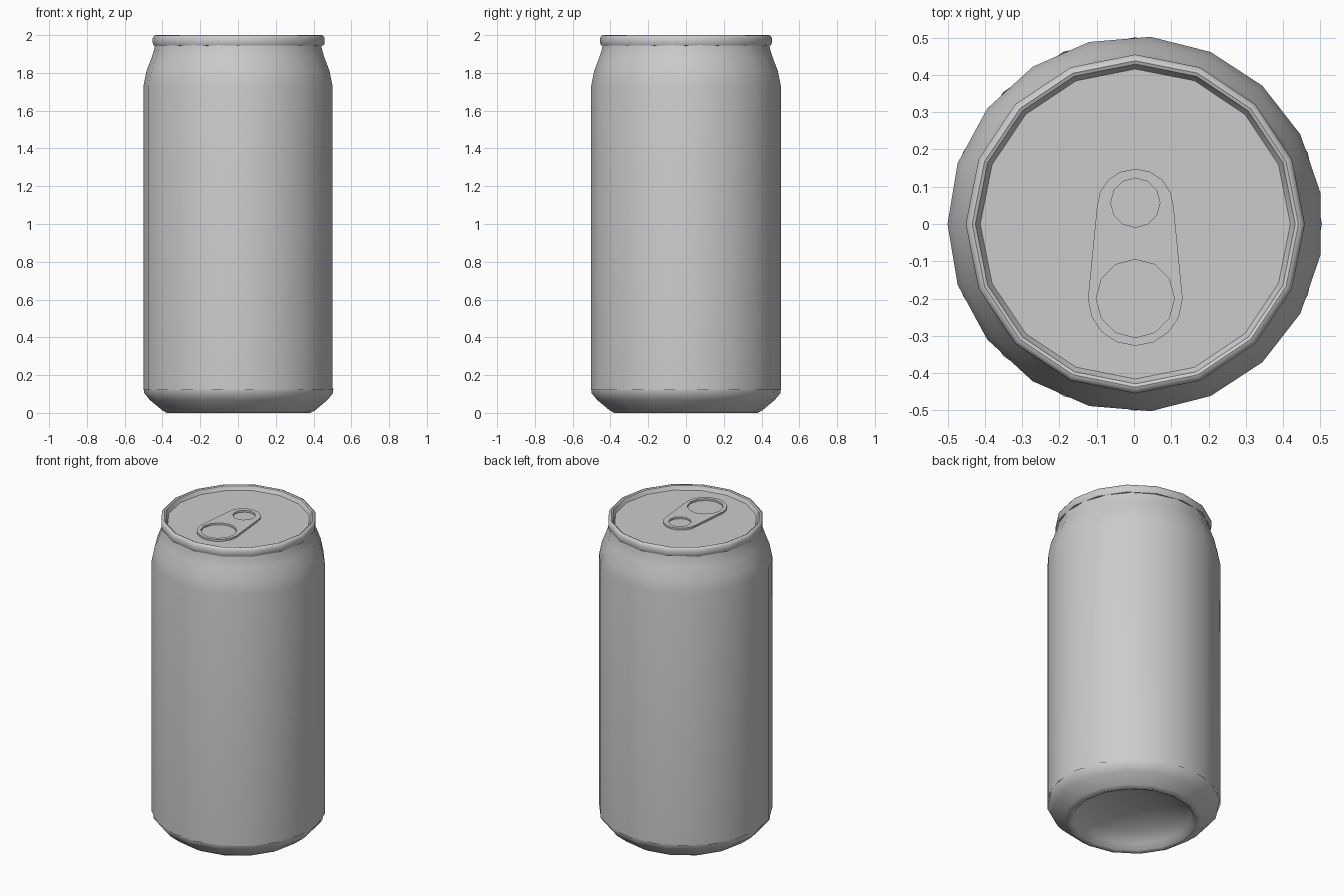
import bpy, bmesh
from math import sin, cos, pi, radians

if "Cube" in bpy.data.objects:
    bpy.data.objects.remove(bpy.data.objects["Cube"])

CX = 0.0035  # axis offset that centres the odd-sided body


def lathe(name, profile, sides, start=0.0, angle=40):
    """Spin a list of (radius, z) points around the can's axis."""
    bm = bmesh.new()
    rings = []
    for r, z in profile:
        n = 1 if r == 0 else sides
        rings.append([bm.verts.new((CX + r * cos(start + 2 * pi * i / sides),
                                    r * sin(start + 2 * pi * i / sides), z)) for i in range(n)])
    for a, b in zip(rings, rings[1:]):
        for i in range(sides):
            j = (i + 1) % sides
            if len(b) == 1:
                bm.faces.new((a[i], a[j], b[0]))
            else:
                bm.faces.new((a[i], a[j], b[j], b[i]))
    bmesh.ops.recalc_face_normals(bm, faces=bm.faces[:])
    # open shells can flip: make the first band face outward
    bm.faces.ensure_lookup_table()
    f = bm.faces[0]
    c = f.calc_center_median()
    if f.normal.x * (c.x - CX) + f.normal.y * c.y < 0:
        bmesh.ops.reverse_faces(bm, faces=bm.faces[:])
    me = bpy.data.meshes.new(name)
    bm.to_mesh(me)
    bm.free()
    ob = bpy.data.objects.new(name, me)
    bpy.context.collection.objects.link(ob)
    smooth(ob, angle)
    return ob


def smooth(ob, angle):
    bpy.ops.object.select_all(action='DESELECT')
    ob.select_set(True)
    bpy.context.view_layer.objects.active = ob
    bpy.ops.object.shade_smooth_by_angle(angle=radians(angle))


def arc(cy, r, a0, a1, n):
    return [(r * cos(radians(a0 + (a1 - a0) * i / n)),
             cy + r * sin(radians(a0 + (a1 - a0) * i / n))) for i in range(n + 1)]


# Side wall with tapered neck
lathe("can_wall", [(0.504, 0.12), (0.504, 1.73), (0.488, 1.81), (0.461, 1.88),
                   (0.448, 1.92), (0.442, 1.955)], 19, pi)

# Chamfered base with concave dome underneath
lathe("can_base", [(0.501, 0.13), (0.5, 0.105), (0.47, 0.068), (0.405, 0.014), (0.38, 0.0),
                   (0.357, 0.008), (0.335, 0.04), (0.26, 0.085), (0.14, 0.118), (0, 0.13)],
      16, 0, 60)

# Rolled rim and recessed lid
lathe("rim_and_lid", [(0.436, 1.943), (0.45, 1.946), (0.455, 1.958), (0.455, 1.985), (0.447, 1.997),
                      (0.438, 2.0), (0.429, 1.996), (0.424, 1.985), (0.416, 1.972), (0, 1.972)], 16)

# Pull tab: tapered pill outline with two round holes
curve = bpy.data.curves.new("pull_tab", 'CURVE')
curve.dimensions = '2D'
curve.fill_mode = 'BOTH'
curve.extrude = 0.006
outlines = [arc(0.045, 0.103, 0, 180, 8) + arc(-0.2, 0.127, 180, 360, 8),
            arc(0.057, 0.066, 90, 420, 11),
            arc(-0.2, 0.105, 90, 420, 11)]
for pts in outlines:
    s = curve.splines.new('POLY')
    s.points.add(len(pts) - 1)
    for p, (x, y) in zip(s.points, pts):
        p.co = (x, y, 0, 1)
    s.use_cyclic_u = True
tab = bpy.data.objects.new("pull_tab", curve)
tab.location = (CX, 0, 1.978)
bpy.context.collection.objects.link(tab)
bpy.ops.object.select_all(action='DESELECT')
tab.select_set(True)
bpy.context.view_layer.objects.active = tab
bpy.ops.object.convert(target='MESH')
smooth(bpy.context.view_layer.objects.active, 40)
